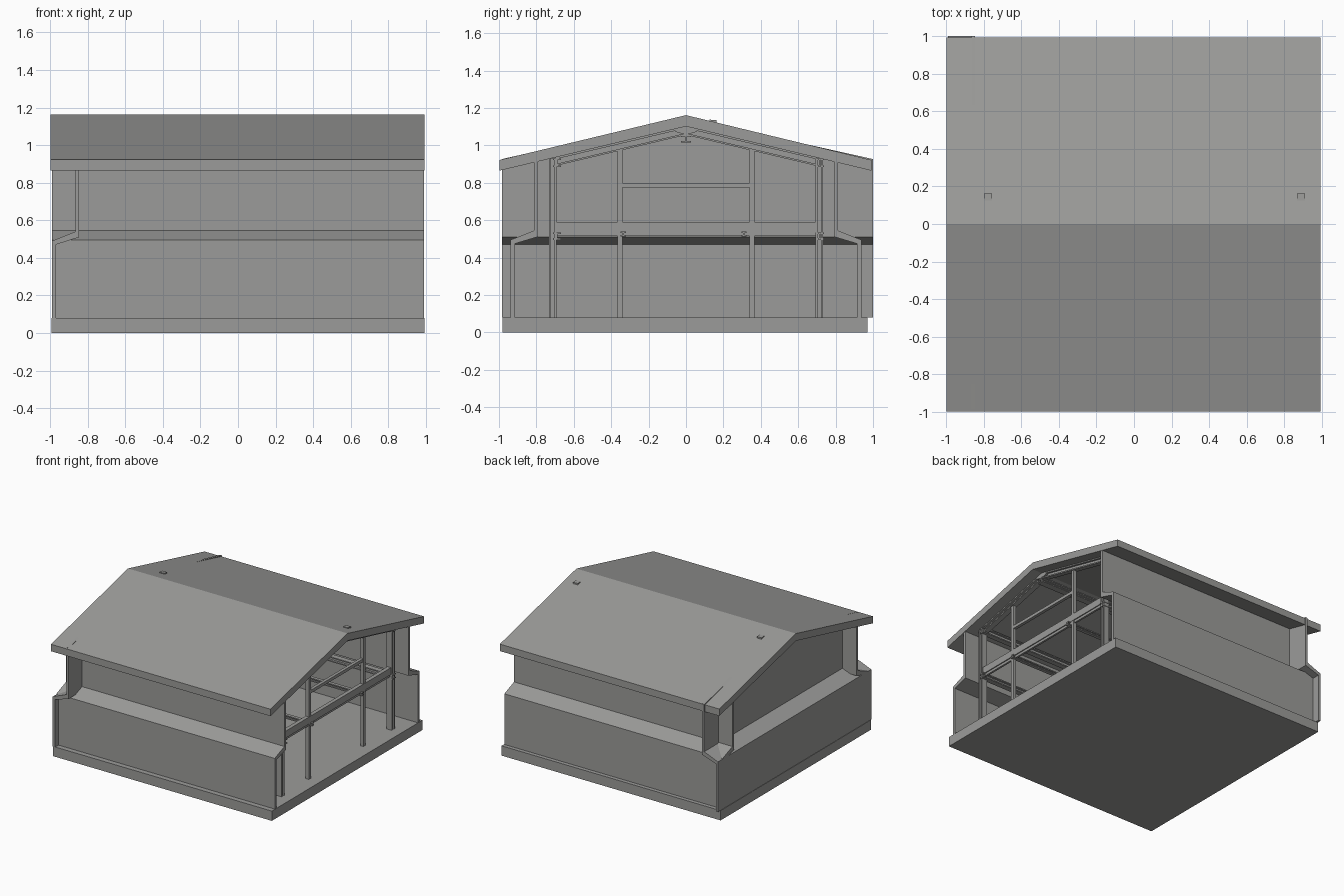
import bpy, bmesh, math
from mathutils import Vector

if "Cube" in bpy.data.objects:
    bpy.data.objects.remove(bpy.data.objects["Cube"])

grey = bpy.data.materials.new("warm_grey")
grey.diffuse_color = (0.33, 0.33, 0.32, 1)
grey.use_nodes = True
grey.node_tree.nodes["Principled BSDF"].inputs["Base Color"].default_value = grey.diffuse_color


def prism(name, pts, axis, a, b):
    """Extrude a closed profile along x (pts are y,z) or y (pts are x,z)."""
    def place(p, t):
        return (t, p[0], p[1]) if axis == 'x' else (p[0], t, p[1])
    bm = bmesh.new()
    va = [bm.verts.new(place(p, a)) for p in pts]
    vb = [bm.verts.new(place(p, b)) for p in pts]
    bm.faces.new(va)
    bm.faces.new(vb[::-1])
    n = len(pts)
    for i in range(n):
        j = (i + 1) % n
        bm.faces.new((va[j], va[i], vb[i], vb[j]))
    bmesh.ops.recalc_face_normals(bm, faces=bm.faces)
    me = bpy.data.meshes.new(name)
    bm.to_mesh(me)
    bm.free()
    me.materials.append(grey)
    ob = bpy.data.objects.new(name, me)
    bpy.context.collection.objects.link(ob)
    return ob


def box(name, x0, x1, y0, y1, z0, z1):
    return prism(name, [(y0, z0), (y1, z0), (y1, z1), (y0, z1)], 'x', x0, x1)


def i_profile(c, z0, z1, w=0.022, t=0.009, web=0.004):
    """I-beam outline centred on c, between z0 and z1."""
    return [(c - w, z0), (c + w, z0), (c + w, z0 + t), (c + web, z0 + t),
            (c + web, z1 - t), (c + w, z1 - t), (c + w, z1), (c - w, z1),
            (c - w, z1 - t), (c - web, z1 - t), (c - web, z0 + t), (c - w, z0 + t)]


# floor slab and gable roof
box("floor_slab", -0.993, 0.993, -0.98, 0.97, 0, 0.08)
prism("roof", [(-0.998, 0.865), (-0.998, 0.922), (0, 1.162), (0.992, 0.922),
               (0.992, 0.865), (0, 1.102)], 'x', -0.997, 0.993)

# stepped front and back walls
for side, label in ((-1, "front"), (1, "back")):
    prism(label + "_wall", [(side * y, z) for y, z in (
        (0.938, 0.08), (0.938, 0.495), (0.813, 0.545), (0.813, 0.925),
        (0.791, 0.925), (0.791, 0.512), (0.914, 0.475), (0.914, 0.08))],
        'x', -0.99, 0.99)

# left wall: stepped base and gable top
prism("left_wall_base", [(-0.99, 0.08), (-0.99, 0.49), (-0.865, 0.54), (-0.845, 0.54),
                         (-0.845, 0.51), (-0.97, 0.47), (-0.97, 0.08)],
      'y', -0.985, 1.0)
prism("left_wall_gable", [(-0.985, 0.54), (1.0, 0.54), (1.0, 0.927),
                          (0, 1.15), (-0.985, 0.927)], 'x', -0.865, -0.845)

# two steel portal frames
for fx, label in ((-0.78, "left"), (0.885, "right")):
    x0, x1 = fx - 0.024, fx + 0.024
    for s in (-1, 1):
        # H-section outer columns
        c = s * 0.713
        for off in (-0.014, 0.014):
            box(label + "_column_flange", x0, x1, c + off - 0.006, c + off + 0.006, 0.08, 0.93)
        box(label + "_column_web", fx - 0.004, fx + 0.004, c - 0.014, c + 0.014, 0.08, 0.93)
        # inner posts
        c = s * 0.353
        box(label + "_inner_post", fx - 0.014, fx + 0.014, c - 0.014, c + 0.014, 0.08, 0.975)
        # rafters: two flanges and a web
        def rafter(part, top, bottom, half):
            prism(label + part, [(s * 0.70, 0.936 - top), (0, 1.102 - top),
                                 (0, 1.102 - bottom), (s * 0.70, 0.936 - bottom)],
                  'x', fx - half, fx + half)
        rafter("_rafter_top", 0.0, 0.010, 0.022)
        rafter("_rafter_bottom", 0.036, 0.046, 0.022)
        rafter("_rafter_web", 0.010, 0.036, 0.004)
    # cross beams
    box(label + "_upper_cross_beam", fx - 0.013, fx + 0.013, -0.353, 0.34, 0.775, 0.80)
    box(label + "_main_cross_beam", fx - 0.016, fx + 0.016, -0.70, 0.70, 0.535, 0.592)
    box(label + "_lower_cross_rail", fx - 0.008, fx + 0.008, -0.70, 0.70, 0.515, 0.535)
    # ridge connector plate
    prism(label + "_ridge_plate",
          [(0.06 * math.cos(math.tau * (i + 0.5) / 8), 1.08 + 0.018 * math.sin(math.tau * (i + 0.5) / 8))
           for i in range(8)], 'x', x0, x1)
    # small cap poking through the roof
    prism(label + "_roof_cap", [(0.125, 1.105), (0.162, 1.105), (0.162, 1.135), (0.125, 1.138)],
          'x', fx - 0.018, fx + 0.024)

# I-beam purlins joining the frames
for y, z0, z1, w in ((0, 1.015, 1.055, 0.028), (-0.69, 0.885, 0.93, 0.022), (0.715, 0.885, 0.93, 0.022),
                     (-0.69, 0.495, 0.535, 0.022), (0.715, 0.495, 0.535, 0.022),
                     (-0.335, 0.512, 0.54, 0.014), (0.31, 0.512, 0.54, 0.014)):
    prism("purlin", i_profile(y, z0, z1, w), 'x', -0.805, 0.915)
